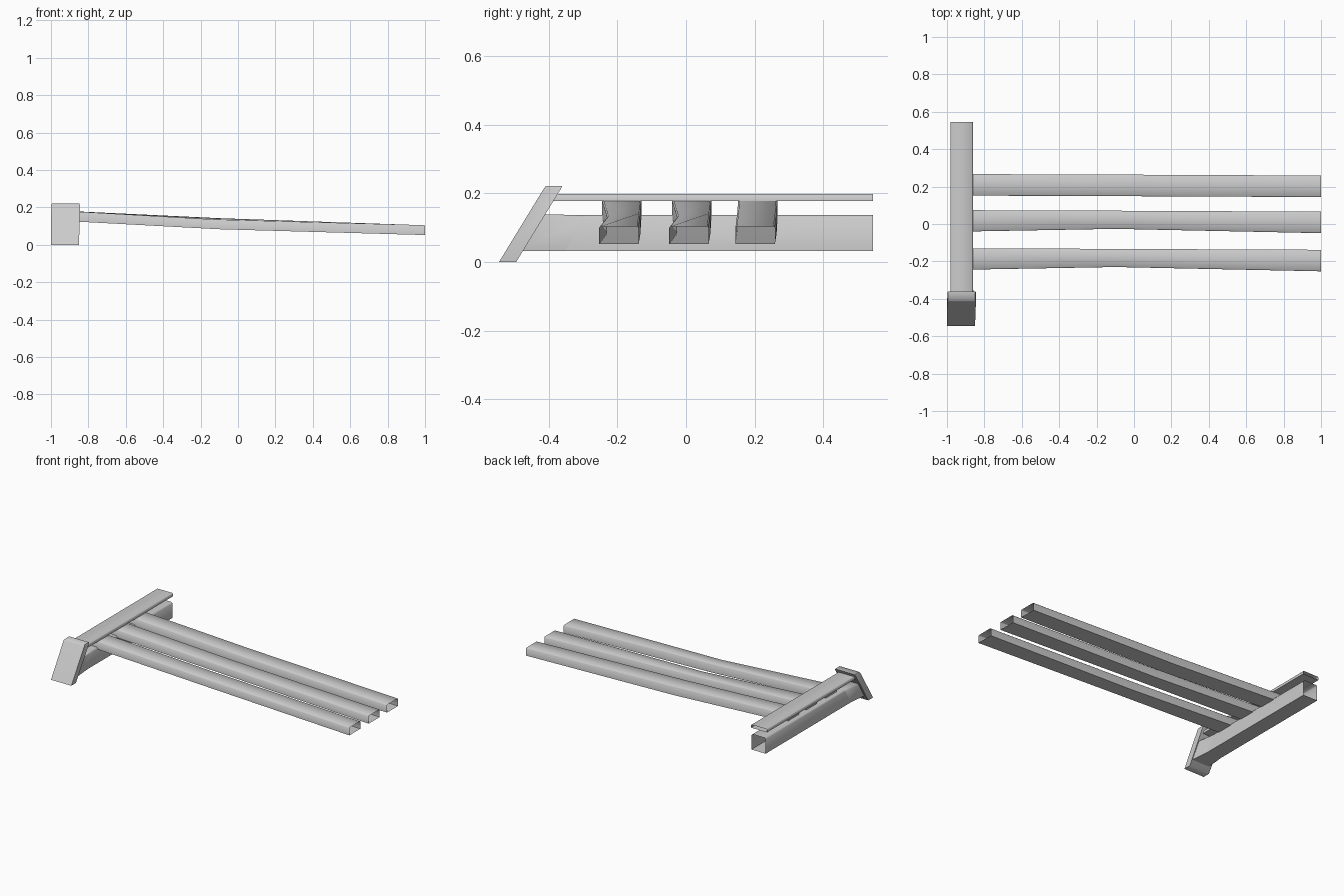
import bpy, bmesh, math

if "Cube" in bpy.data.objects:
    bpy.data.objects.remove(bpy.data.objects["Cube"])


def loft(name, rings, cap_start=True, cap_end=True):
    """Skin matching cross-sections into one smooth-shaded part."""
    bm = bmesh.new()
    loops = [[bm.verts.new(p) for p in ring] for ring in rings]
    n = len(loops[0])
    for a, b in zip(loops, loops[1:]):
        for i in range(n):
            j = (i + 1) % n
            bm.faces.new((a[i], a[j], b[j], b[i]))
    if cap_start:
        bm.faces.new(loops[0][::-1])
    if cap_end:
        bm.faces.new(loops[-1])
    bmesh.ops.recalc_face_normals(bm, faces=bm.faces)
    # open shells: make sure the top of the part faces up
    top = max(bm.faces, key=lambda f: abs(f.normal.z) * 0.01 + f.calc_center_median().z)
    if top.normal.z < 0:
        bmesh.ops.reverse_faces(bm, faces=bm.faces)
    mesh = bpy.data.meshes.new(name)
    bm.to_mesh(mesh)
    bm.free()
    obj = bpy.data.objects.new(name, mesh)
    bpy.context.collection.objects.link(obj)
    bpy.ops.object.select_all(action='DESELECT')
    obj.select_set(True)
    bpy.context.view_layer.objects.active = obj
    bpy.ops.object.shade_smooth_by_angle(angle=math.radians(60))
    return obj


def section(lo, hi, bottom, top_lo, top_hi, c):
    """Rectangle with chamfered top corners as (across, height) pairs."""
    return [(lo, bottom), (hi, bottom), (hi, top_hi - c), (hi - c, top_hi),
            (lo + c, top_lo), (lo, top_lo - c)]


# Sloping slats, open at the far cut end; the first two bow inward at mid-length
for i, (dy, bow) in enumerate([(0, 1), (0.204, 1), (0.397, 0)]):
    stations = [
        (-0.94, -0.245, -0.13, 0.128, 0.182, 0.182),
        (-0.10, -0.248 + 0.018 * bow, -0.133, 0.083, 0.142 - 0.008 * bow, 0.142),
        (1.0, -0.253, -0.138, 0.052, 0.104, 0.104),
    ]
    loft(f"slat_{i + 1}",
         [[(x, y + dy, z) for y, z in section(a, b, lo, ta, tb, 0.004)]
          for x, a, b, lo, ta, tb in stations], cap_end=False)

# Flat plank across the slat ends
plank = section(-0.98, -0.862, 0.178, 0.199, 0.199, 0.004)
loft("top_plank", [[(x, y, z) for x, z in plank] for y in (-0.39, 0.545)],
     cap_end=False)

# Beam under the slats, with a raked front end
beam = section(-0.97, -0.865, 0.033, 0.137, 0.137, 0.008)
rake = lambda z: 0.55 * (z - 0.035)
loft("lower_beam", [[(x, -0.355 + rake(z), z) for x, z in beam],
                    [(x, 0.545, z) for x, z in beam]], cap_end=False)

# Flared joint between beam and leg
flare = section(-0.985, -0.852, 0.033, 0.139, 0.139, 0.006)
loft("beam_joint", [[(x, -0.49 + 0.63 * (z - 0.035), z) for x, z in flare],
                    [(x, -0.35 + rake(z), z) for x, z in beam]])

# Leaning leg
leg = [(-1.0, -0.85, -0.545, -0.495, 0.0),
       (-0.998, -0.845, -0.415, -0.365, 0.213),
       (-0.994, -0.849, -0.409, -0.361, 0.221)]
loft("leg", [[(a, f, z), (b, f, z), (b, k, z), (a, k, z)] for a, b, f, k, z in leg])
